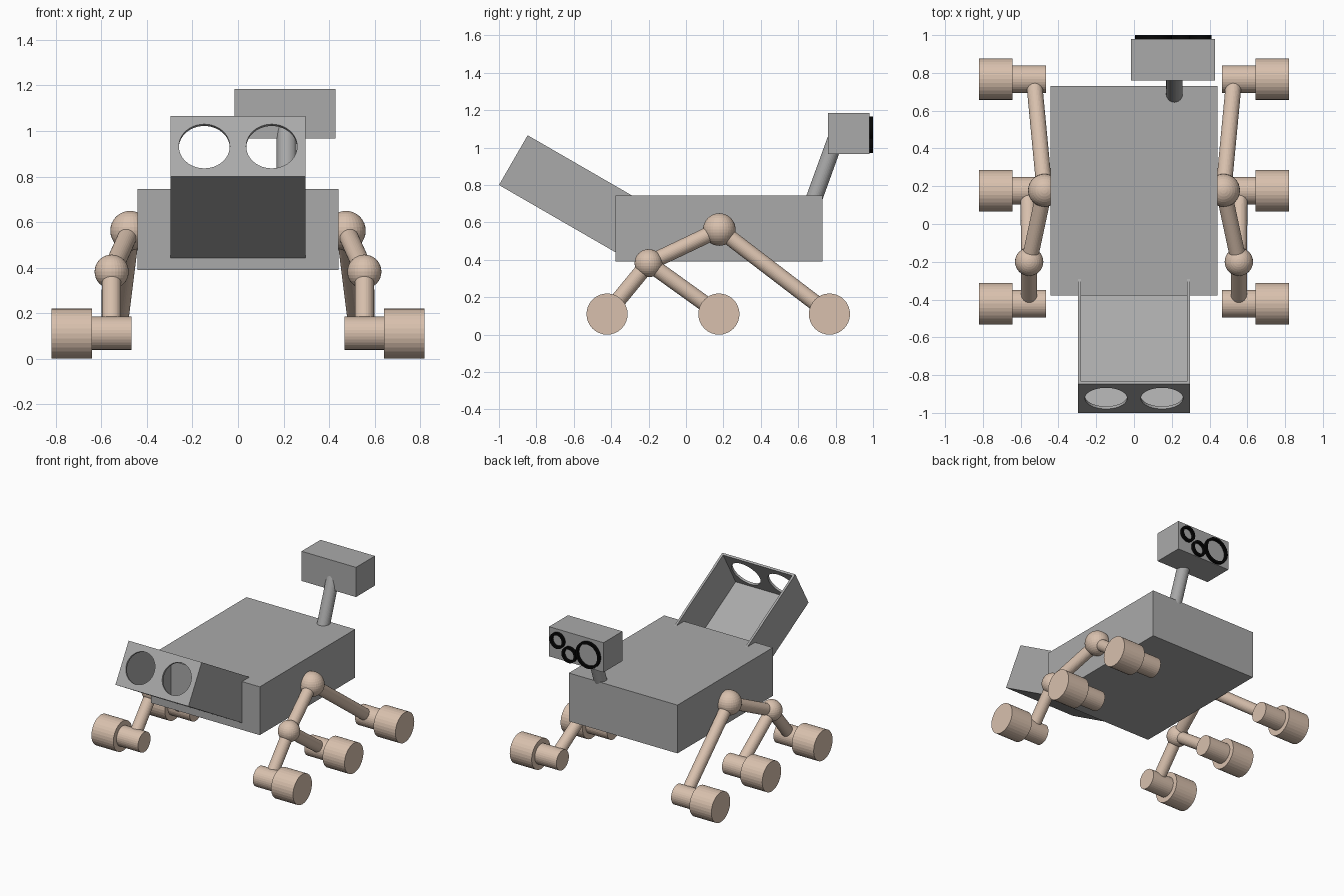
import bpy, bmesh, math
from mathutils import Vector, Matrix

if "Cube" in bpy.data.objects:
    bpy.data.objects.remove(bpy.data.objects["Cube"])


def material(name, rgb):
    m = bpy.data.materials.new(name)
    m.diffuse_color = (*rgb, 1)
    m.use_nodes = True
    m.node_tree.nodes["Principled BSDF"].inputs["Base Color"].default_value = m.diffuse_color
    return m


GREY = material("grey", (0.40, 0.40, 0.40))
TAN = material("tan", (0.69, 0.53, 0.42))
BLACK = material("black", (0.002, 0.002, 0.002))


def finish(name, bm, mat):
    bmesh.ops.recalc_face_normals(bm, faces=bm.faces)
    me = bpy.data.meshes.new(name)
    bm.to_mesh(me)
    bm.free()
    ob = bpy.data.objects.new(name, me)
    bpy.context.collection.objects.link(ob)
    me.materials.append(mat)
    return ob


def box_bm(lo, hi):
    lo, hi = Vector(lo), Vector(hi)
    bm = bmesh.new()
    bmesh.ops.create_cube(bm, size=1, matrix=Matrix.Translation((lo + hi) / 2)
                          @ Matrix.Diagonal((*(hi - lo), 1)))
    return bm


def add_rod(bm, a, b, r, seg=32):
    a, b = Vector(a), Vector(b)
    rot = Vector((0, 0, 1)).rotation_difference(b - a).to_matrix().to_4x4()
    bmesh.ops.create_cone(bm, cap_ends=True, segments=seg, radius1=r, radius2=r,
                          depth=(b - a).length,
                          matrix=Matrix.Translation((a + b) / 2) @ rot)


def rod(name, a, b, r, mat):
    bm = bmesh.new()
    add_rod(bm, a, b, r)
    return finish(name, bm, mat)


def ball(name, c, r, mat):
    bm = bmesh.new()
    bmesh.ops.create_uvsphere(bm, u_segments=32, v_segments=16, radius=r,
                              matrix=Matrix.Translation(c))
    return finish(name, bm, mat)


def ring(name, x, z, r, wall, y0, y1, mat, seg=32):
    bm = bmesh.new()
    section = [(r, y0), (r, y1), (r - wall, y1), (r - wall, y0)]
    loops = [[bm.verts.new((x + q * math.cos(i * math.tau / seg), y,
                            z + q * math.sin(i * math.tau / seg)))
              for i in range(seg)] for q, y in section]
    for k in range(4):
        a, b = loops[k], loops[(k + 1) % 4]
        for i in range(seg):
            j = (i + 1) % seg
            bm.faces.new((a[i], a[j], b[j], b[i]))
    return finish(name, bm, mat)


# main body
finish("body", box_bm((-0.442, -0.378, 0.39), (0.442, 0.73, 0.745)), GREY)

# tilted open tray: local y runs down the slope, local z is its depth
W, L, D = 0.297, 0.717, 0.307
tilt = Matrix.Translation((0, -1.0, 0.80)) @ Matrix.Rotation(math.radians(-30), 4, 'X')
bm = box_bm((-W, 0, 0), (W, L, D))
bm.normal_update()
bmesh.ops.delete(bm, geom=[f for f in bm.faces if f.normal.z > 0.9 or f.normal.y > 0.9],
                 context='FACES')
tray = finish("tray", bm, GREY)
# make sure the open shell faces outwards before thickening inwards
floor = min(tray.data.polygons, key=lambda p: p.center.z)
if floor.normal.z > 0:
    tray.data.flip_normals()
tray.matrix_world = tilt
solid = tray.modifiers.new("walls", 'SOLIDIFY')
solid.thickness, solid.offset, solid.use_even_offset = 0.016, -1, True

# two round holes in the tray end plate
bm = bmesh.new()
for x in (-0.148, 0.148):
    add_rod(bm, (x, -0.1, D / 2), (x, 0.1, D / 2), 0.112, 48)
cutter = finish("hole_cutter", bm, GREY)
cutter.matrix_world = tilt
cutter.hide_render = True
cutter.hide_viewport = False
cutter.display_type = 'WIRE'
cut = tray.modifiers.new("holes", 'BOOLEAN')
cut.operation, cut.object, cut.solver = 'DIFFERENCE', cutter, 'EXACT'

# leaning mast and camera head with three rings
rod("mast", (0.214, 0.653, 0.64), (0.214, 0.82, 1.10), 0.044, GREY)
finish("camera_head", box_bm((-0.015, 0.76, 0.967), (0.428, 0.98, 1.185)), GREY)
for i, (x, z, r) in enumerate([(0.103, 1.067, 0.097), (0.256, 1.028, 0.058),
                               (0.353, 1.107, 0.058)]):
    ring(f"lens_ring_{i + 1}", x, z, r, 0.017, 0.975, 1.0, BLACK)

# suspension and wheels on both sides
for side, s in (("right", 1), ("left", -1)):
    pivot = Vector((s * 0.474, 0.178, 0.562))
    knee = Vector((s * 0.555, -0.2, 0.382))
    ball(f"{side}_pivot", pivot, 0.087, TAN)
    ball(f"{side}_knee", knee, 0.075, TAN)
    rod(f"{side}_rocker_arm", pivot, knee, 0.042, TAN)
    for pos, y, start, x in (("front", -0.422, knee, 0.555), ("middle", 0.176, knee, 0.56),
                             ("rear", 0.767, pivot, 0.53)):
        rod(f"{side}_{pos}_arm", start, (s * x, y, 0.112), 0.042, TAN)
        rod(f"{side}_{pos}_hub", (s * 0.467, y, 0.112), (s * 0.66, y, 0.112), 0.073, TAN)
        rod(f"{side}_{pos}_wheel", (s * 0.642, y, 0.11), (s * 0.82, y, 0.11), 0.11, TAN)
